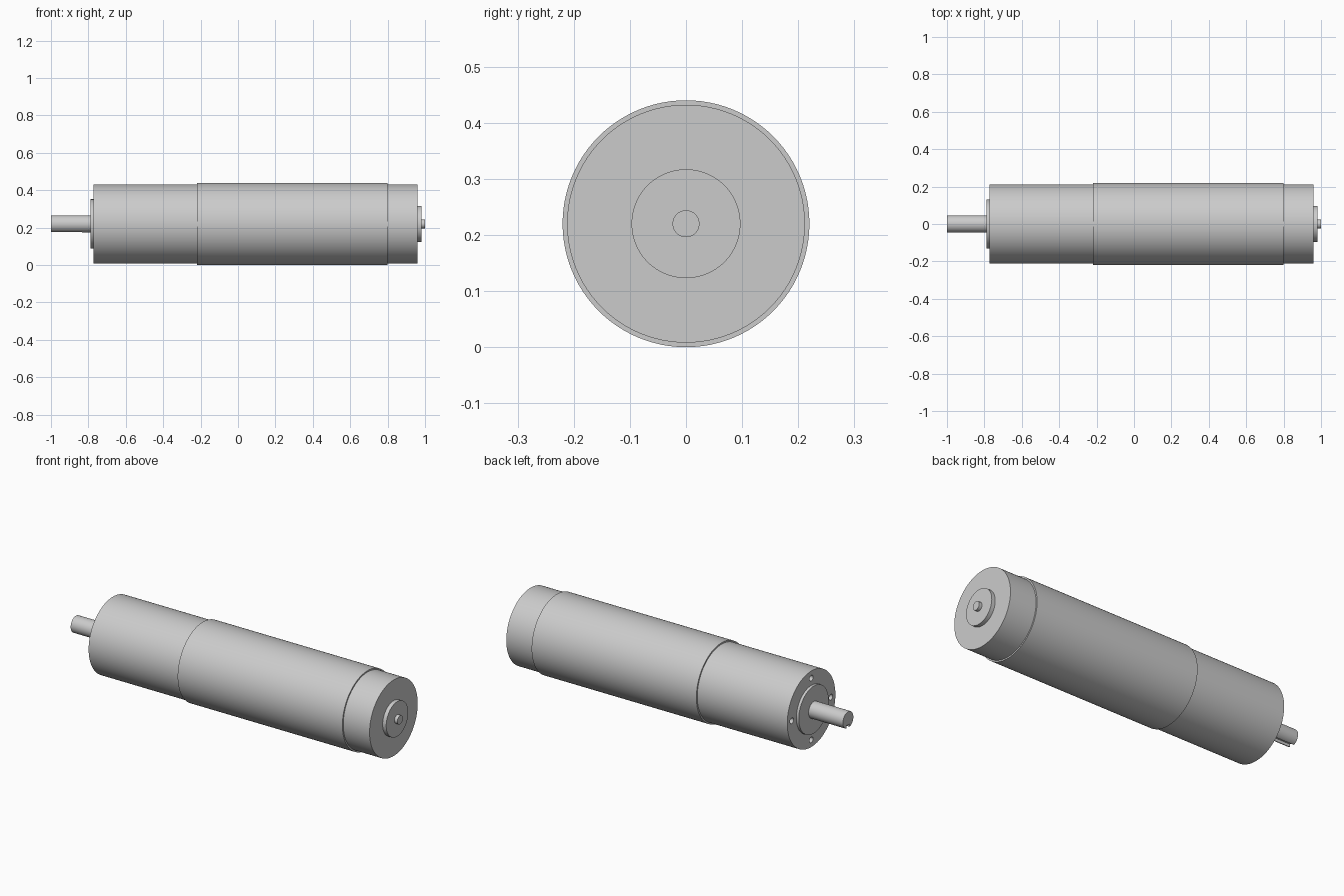
import bpy
import math

if "Cube" in bpy.data.objects:
    bpy.data.objects.remove(bpy.data.objects["Cube"])

AXIS_Z = 0.22


def cylinder(name, x0, x1, r, y=0.0, z=AXIS_Z, sides=96):
    """Cylinder lying along x between x0 and x1."""
    bpy.ops.mesh.primitive_cylinder_add(
        vertices=sides, radius=r, depth=x1 - x0,
        location=((x0 + x1) / 2, y, z), rotation=(0, math.pi / 2, 0))
    ob = bpy.context.object
    ob.name = name
    return ob


def cut(target, cutter):
    """Subtract cutter from target and remove the cutter."""
    cutter.hide_render = True
    mod = target.modifiers.new("cut", 'BOOLEAN')
    mod.operation = 'DIFFERENCE'
    mod.solver = 'EXACT'
    mod.object = cutter
    bpy.ops.object.select_all(action='DESELECT')
    target.select_set(True)
    bpy.context.view_layer.objects.active = target
    bpy.ops.object.modifier_apply(modifier=mod.name)
    bpy.data.objects.remove(cutter)


# Main bodies
gearbox = cylinder("gearbox_housing", -0.773, -0.218, 0.212)
parts = [
    gearbox,
    cylinder("motor_can", -0.218, 0.798, 0.22),
    cylinder("rear_cap", 0.798, 0.96, 0.212),
    cylinder("rear_boss", 0.96, 0.982, 0.097),
    cylinder("rear_shaft_stub", 0.982, 1.0, 0.024, sides=48),
    cylinder("front_boss", -0.788, -0.773, 0.132),
]

# Four mounting holes in the gearbox face
for i in range(4):
    a = i * math.pi / 2
    hole = cylinder("hole_cutter", -0.85, -0.68, 0.016,
                    0.172 * math.cos(a), AXIS_Z + 0.172 * math.sin(a), 32)
    cut(gearbox, hole)

# Output shaft with a keyway along its underside
shaft = cylinder("output_shaft", -1.0, -0.788, 0.046, sides=64)
bpy.ops.mesh.primitive_cube_add(size=1, location=(-0.94, 0, AXIS_Z - 0.046))
keyway = bpy.context.object
keyway.name = "keyway_cutter"
keyway.scale = (0.21, 0.028, 0.036)
cut(shaft, keyway)
parts.append(shaft)

# Smooth round walls, crisp rims
bpy.ops.object.select_all(action='DESELECT')
for ob in parts:
    ob.select_set(True)
bpy.context.view_layer.objects.active = gearbox
bpy.ops.object.shade_smooth_by_angle(angle=math.radians(30))
